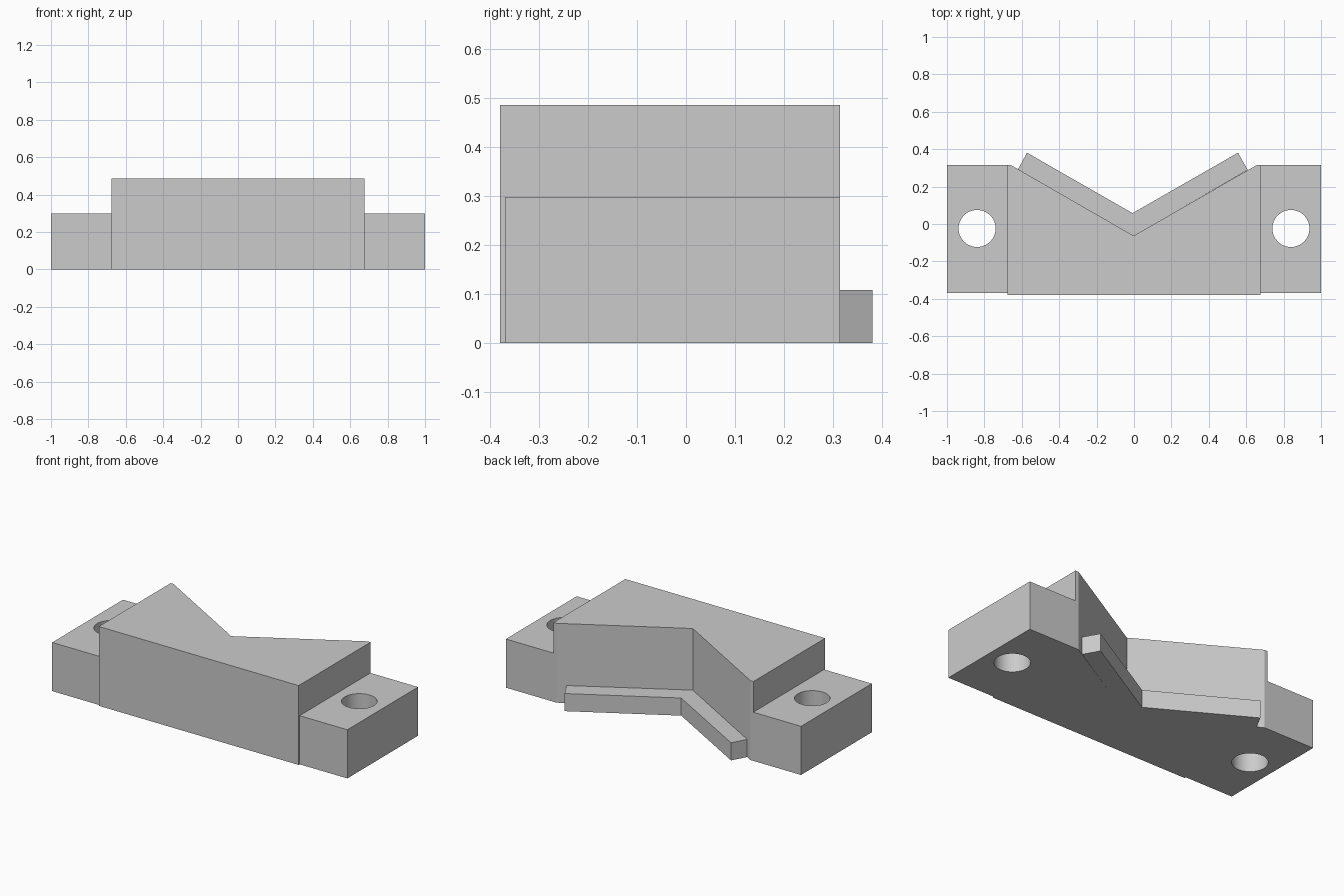
import bpy
import bmesh

cube = bpy.data.objects.get("Cube")
if cube:
    bpy.data.objects.remove(cube, do_unlink=True)

# Single plain grey
grey = bpy.data.materials.new("plain_grey")
grey.use_nodes = True
colour = (0.6, 0.6, 0.6, 1)
grey.diffuse_color = colour
grey.node_tree.nodes["Principled BSDF"].inputs["Base Color"].default_value = colour


def extrude_outline(name, outline, height):
    """Solid prism standing on the ground from a plan outline."""
    bm = bmesh.new()
    face = bm.faces.new([bm.verts.new((x, y, 0)) for x, y in outline])
    top = bmesh.ops.extrude_face_region(bm, geom=[face])["geom"]
    verts = [v for v in top if isinstance(v, bmesh.types.BMVert)]
    bmesh.ops.translate(bm, verts=verts, vec=(0, 0, height))
    bmesh.ops.recalc_face_normals(bm, faces=bm.faces[:])
    mesh = bpy.data.meshes.new(name)
    bm.to_mesh(mesh)
    bm.free()
    mesh.materials.append(grey)
    obj = bpy.data.objects.new(name, mesh)
    bpy.context.collection.objects.link(obj)
    return obj


def drill(obj, x, y, radius):
    """Cut a vertical through hole."""
    bpy.ops.mesh.primitive_cylinder_add(vertices=64, radius=radius, depth=2, location=(x, y, 0))
    cutter = bpy.context.object
    cutter.name = "hole_cutter"
    cutter.hide_render = True
    cutter.data.materials.append(grey)
    mod = obj.modifiers.new("hole", "BOOLEAN")
    mod.operation = "DIFFERENCE"
    mod.solver = "EXACT"
    mod.object = cutter
    bpy.ops.object.select_all(action="DESELECT")
    bpy.context.view_layer.objects.active = obj
    obj.select_set(True)
    bpy.ops.object.modifier_apply(modifier=mod.name)
    bpy.data.objects.remove(cutter, do_unlink=True)
    bpy.ops.object.shade_smooth_by_angle()


half, front, back = 0.677, -0.38, 0.315

# Main block with a V notch in the back
extrude_outline("notched_block", [
    (-half, front), (half, front), (half, back), (0.656, back),
    (-0.002, -0.063), (-0.658, back), (-half, back)], 0.486)

# Low ledge following the V
extrude_outline("notch_ledge", [
    (-0.002, -0.064), (0.608, 0.289), (0.556, 0.381),
    (-0.008, 0.058), (-0.572, 0.381), (-0.62, 0.293)], 0.108)

# Mounting ears with bolt holes
for side, label in ((1, "left"), (-1, "right")):
    ear = extrude_outline(label + "_mounting_ear", [
        (side * half, -0.37), (side, -0.37), (side, back), (side * half, back)], 0.298)
    drill(ear, side * 0.839, -0.024, 0.099)
